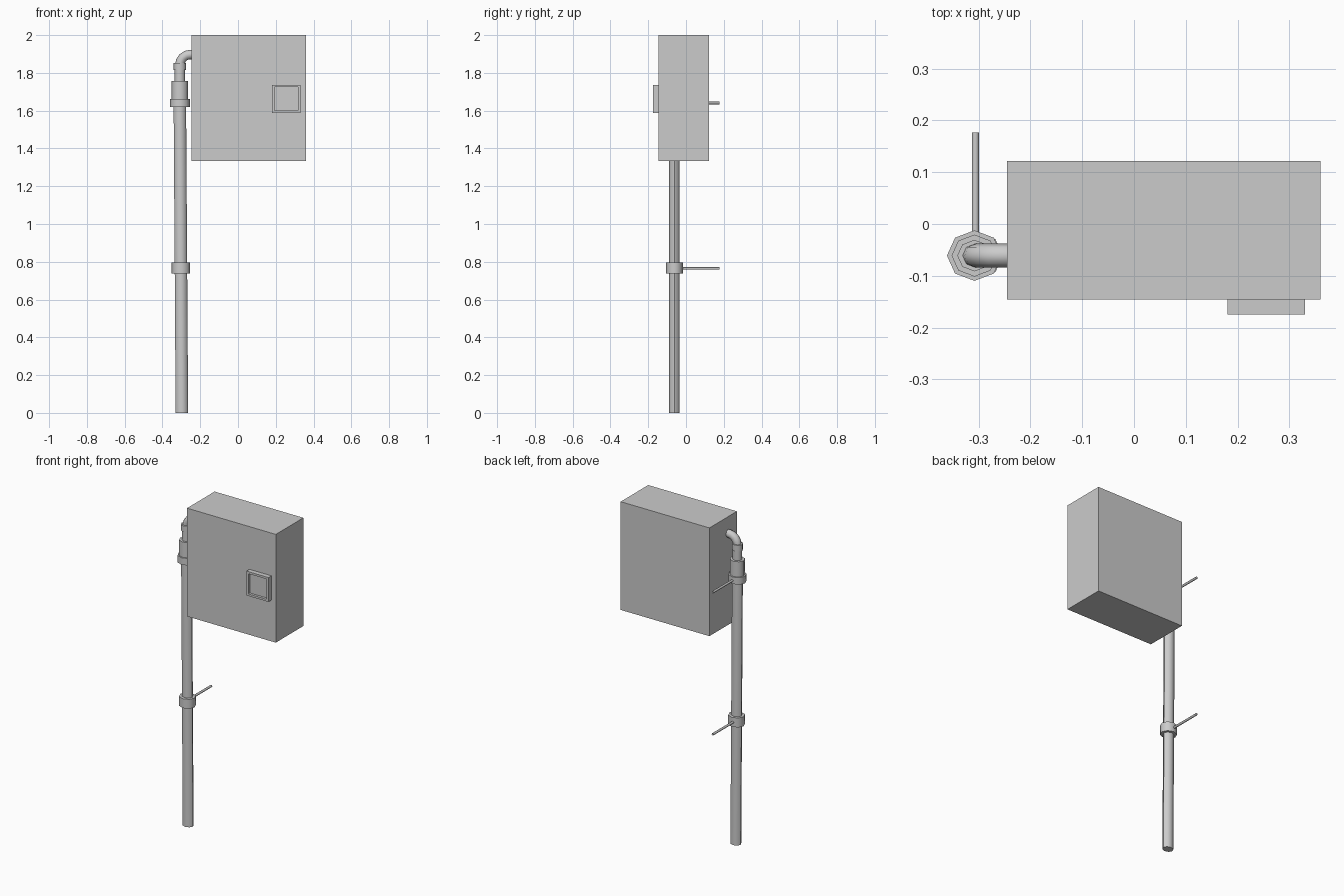
import bpy, bmesh
from math import pi, cos, sin
from mathutils import Vector

if "Cube" in bpy.data.objects:
    bpy.data.objects.remove(bpy.data.objects["Cube"])

PY = -0.061  # pipe centre line in y


def finish(name, bm, smooth=None):
    bmesh.ops.recalc_face_normals(bm, faces=bm.faces[:])
    me = bpy.data.meshes.new(name)
    bm.to_mesh(me)
    bm.free()
    ob = bpy.data.objects.new(name, me)
    bpy.context.collection.objects.link(ob)
    if smooth:
        bpy.ops.object.select_all(action='DESELECT')
        ob.select_set(True)
        bpy.context.view_layer.objects.active = ob
        bpy.ops.object.shade_smooth_by_angle(angle=smooth)
    return ob


def box_mesh(lo, hi):
    bm = bmesh.new()
    bmesh.ops.create_cube(bm, size=1)
    for v in bm.verts:
        v.co = Vector([a + (b - a) * (c + 0.5) for a, b, c in zip(lo, hi, v.co)])
    return bm


def tube(name, rings, sides=8, squash=0.92):
    """Rings are (x, z, radius, tilt) in the plane y = PY; tilt 0 faces up, pi/2 faces +x."""
    bm = bmesh.new()
    loops = []
    for x, z, r, tilt in rings:
        loop = []
        for i in range(sides):
            a = 2 * pi * i / sides
            u, v = r * cos(a), r * squash * sin(a)
            loop.append(bm.verts.new((x + u * cos(tilt), PY + v, z - u * sin(tilt))))
        loops.append(loop)
    for a, b in zip(loops, loops[1:]):
        for i in range(sides):
            j = (i + 1) % sides
            bm.faces.new((a[i], a[j], b[j], b[i]))
    bm.faces.new(loops[0])
    bm.faces.new(loops[-1])
    return finish(name, bm, pi * 50 / 180)


# Cabinet
finish("cabinet", box_mesh((-0.245, -0.146, 1.333), (0.36, 0.122, 2.0)))

# Meter window: frame with a recessed pane
bm = box_mesh((0.18, -0.175, 1.587), (0.33, -0.146, 1.737))
bm.normal_update()
front = min(bm.faces, key=lambda f: f.calc_center_median().y)
bmesh.ops.inset_region(bm, faces=[front], thickness=0.018)
pane = bmesh.ops.extrude_discrete_faces(bm, faces=[front])["faces"][0]
for v in pane.verts:
    v.co.y += 0.015
finish("window_frame", bm)

# Slightly leaning conduit
tube("conduit", [(-0.297, 0, 0.033, 0), (-0.308, 1.66, 0.033, 0)], squash=0.84)

# Clamps with wall rods
for label, x, z0, z1, r in (("lower", -0.302, 0.737, 0.795, 0.049),
                            ("upper", -0.308, 1.62, 1.663, 0.053)):
    tube(label + "_clamp", [(x, z0, r, 0), (x, z1, r, 0)])
    bm = bmesh.new()
    bmesh.ops.create_cone(bm, cap_ends=True, segments=8, radius1=0.007,
                          radius2=0.007, depth=0.205)
    for v in bm.verts:
        px, py, pz = v.co
        v.co = (-0.306 + px, 0.0745 + pz, (z0 + z1) / 2 - 0.001 + py)
    finish(label + "_wall_rod", bm, pi / 3)

# Coupling stack above the upper clamp
for name, z0, z1, r in (("coupling_sleeve", 1.655, 1.757, 0.044),
                        ("coupling_neck", 1.75, 1.825, 0.028),
                        ("elbow_nut", 1.815, 1.853, 0.033)):
    tube(name, [(-0.308, z0, r, 0), (-0.308, z1, r, 0)])

# Elbow entering the side of the cabinet
R = 0.055
rings = [(-0.308, 1.82, 0.025, 0)]
for i in range(5):
    t = i * pi / 8
    rings.append((-0.308 + R * (1 - cos(t)), 1.842 + R * sin(t), 0.025, t))
rings.append((-0.235, 1.842 + R, 0.025, pi / 2))
tube("elbow", rings)
